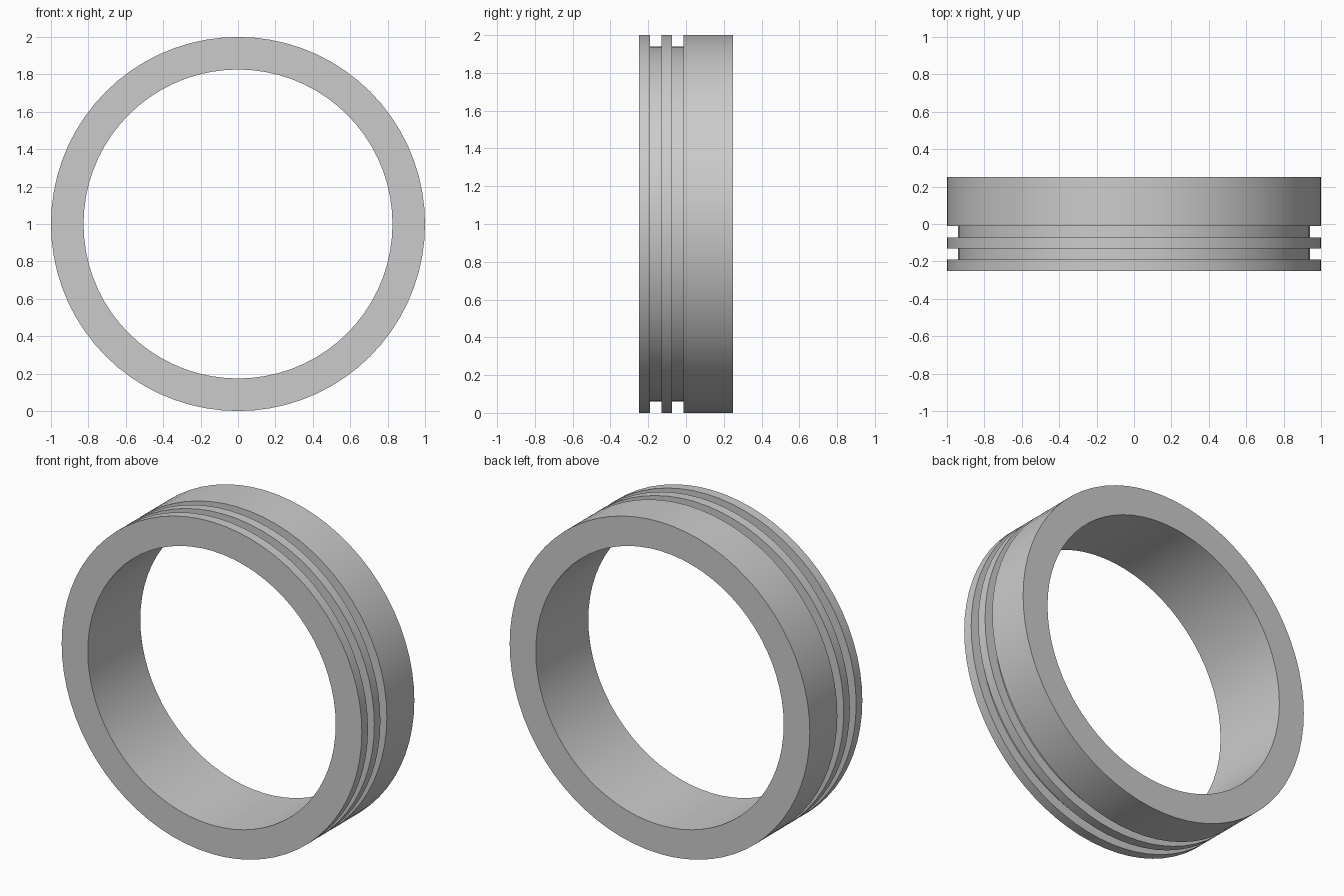
import bpy, bmesh, math
from mathutils import Matrix, Vector

cube = bpy.data.objects.get("Cube")
if cube:
    bpy.data.objects.remove(cube, do_unlink=True)

# Plain grey material
grey = bpy.data.materials.new("light_grey")
grey.use_nodes = True
colour = (0.6, 0.6, 0.6, 1.0)
grey.diffuse_color = colour
bsdf = next(n for n in grey.node_tree.nodes if n.type == "BSDF_PRINCIPLED")
bsdf.inputs["Base Color"].default_value = colour

SEGMENTS = 72
OUTER, GROOVE, INNER = 1.0, 0.94, 0.826
HALF = 0.25

# Cross-section as (radius, y), with two square grooves near the front
profile = [(INNER, -HALF), (OUTER, -HALF)]
for start, end in ((-0.191, -0.131), (-0.073, -0.012)):
    profile += [(OUTER, start), (GROOVE, start), (GROOVE, end), (OUTER, end)]
profile += [(OUTER, HALF), (INNER, HALF)]

# Revolve the closed cross-section around the y axis
bm = bmesh.new()
rings = []
for i in range(SEGMENTS):
    turn = Matrix.Rotation(2 * math.pi * i / SEGMENTS, 3, "Y")
    rings.append([bm.verts.new(turn @ Vector((r, y, 0))) for r, y in profile])
n = len(profile)
for i, ring in enumerate(rings):
    following = rings[(i + 1) % SEGMENTS]
    for j in range(n):
        k = (j + 1) % n
        bm.faces.new((ring[j], ring[k], following[k], following[j]))
bmesh.ops.recalc_face_normals(bm, faces=bm.faces)

mesh = bpy.data.meshes.new("grooved_ring")
bm.to_mesh(mesh)
bm.free()
mesh.materials.append(grey)
ring_object = bpy.data.objects.new("grooved_ring", mesh)
ring_object.location.z = OUTER
bpy.context.collection.objects.link(ring_object)

# Smooth curved walls, crisp rims and groove edges
bpy.ops.object.select_all(action="DESELECT")
ring_object.select_set(True)
bpy.context.view_layer.objects.active = ring_object
bpy.ops.object.shade_smooth_by_angle(angle=math.radians(30))
